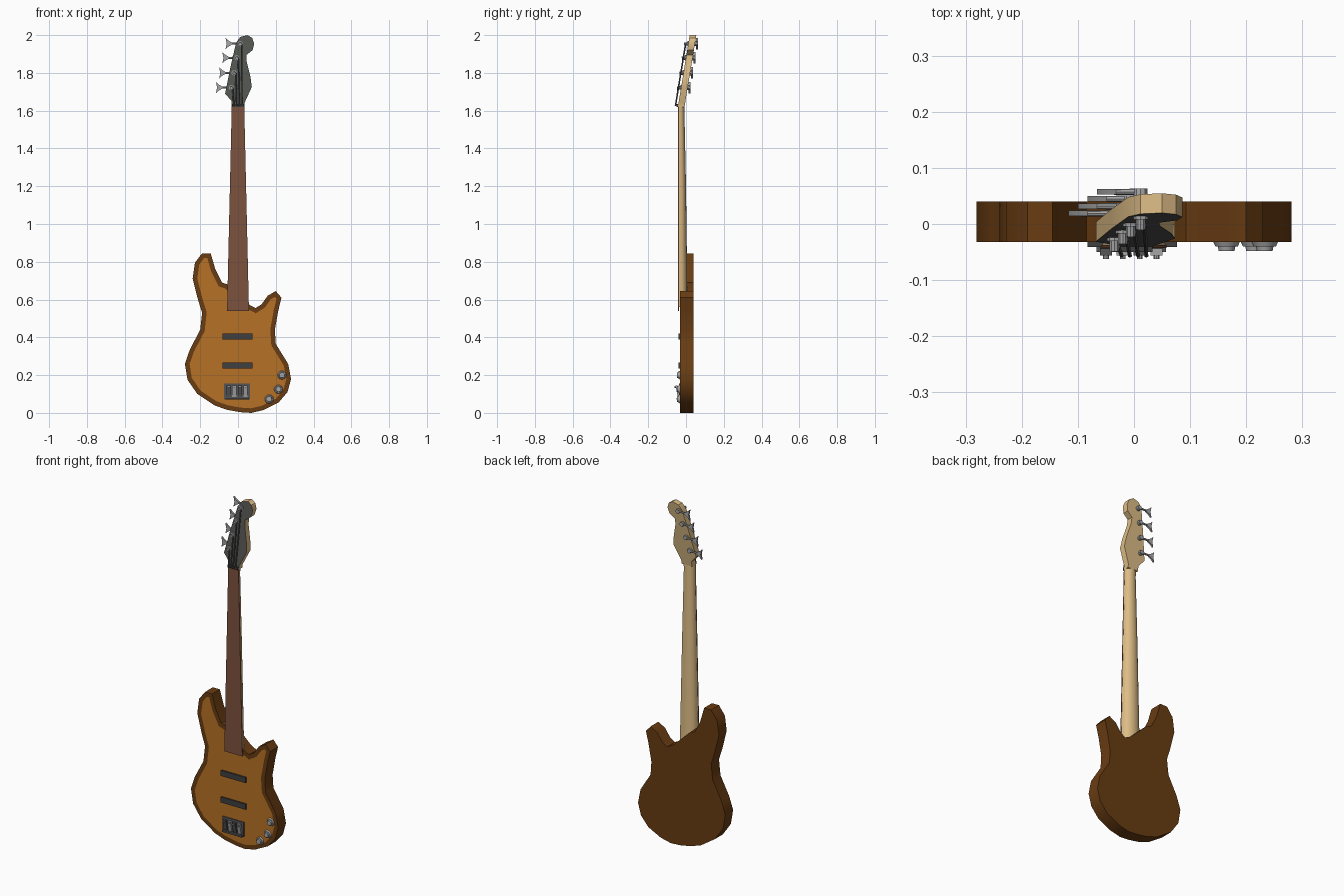
import bpy, bmesh, math
from mathutils import Vector

if "Cube" in bpy.data.objects:
    bpy.data.objects.remove(bpy.data.objects["Cube"])


def mat(name, r, g, b):
    m = bpy.data.materials.new(name)
    m.diffuse_color = (r, g, b, 1)
    m.use_nodes = True
    m.node_tree.nodes["Principled BSDF"].inputs["Base Color"].default_value = m.diffuse_color
    return m


BROWN = mat("dark brown edge", .14, .045, .006)
AMBER = mat("amber top", .47, .165, .018)
ROSE = mat("rosewood", .20, .085, .048)
MAPLE = mat("maple", .73, .51, .24)
GREY = mat("headstock grey", .085, .09, .08)
STEEL = mat("steel", .38, .38, .38)
BLACK = mat("pickup black", .05, .05, .05)
DARK = mat("string grey", .09, .09, .095)


def finish(name, bm, mats, angle=35):
    bmesh.ops.recalc_face_normals(bm, faces=bm.faces)
    me = bpy.data.meshes.new(name)
    bm.to_mesh(me)
    bm.free()
    for m in mats:
        me.materials.append(m)
    me.shade_smooth()
    me.set_sharp_from_angle(angle=math.radians(angle))
    ob = bpy.data.objects.new(name, me)
    bpy.context.collection.objects.link(ob)
    return ob


def prism(pts, y0, y1):
    """Outline in x,z extruded from y0 to y1; returns bmesh and front face."""
    bm = bmesh.new()
    a = [bm.verts.new((x, y0, z)) for x, z in pts]
    b = [bm.verts.new((x, y1, z)) for x, z in pts]
    front = bm.faces.new(a)
    bm.faces.new(b[::-1])
    n = len(pts)
    for i in range(n):
        j = (i + 1) % n
        bm.faces.new((a[i], b[i], b[j], a[j]))
    bmesh.ops.recalc_face_normals(bm, faces=bm.faces)
    return bm, front


def box(name, x0, x1, y0, y1, z0, z1, m):
    bm, _ = prism([(x0, z0), (x1, z0), (x1, z1), (x0, z1)], y0, y1)
    return finish(name, bm, [m])


def rod(name, p, q, r0, r1, m, n=10):
    p, q = Vector(p), Vector(q)
    bm = bmesh.new()
    bmesh.ops.create_cone(bm, cap_ends=True, segments=n, radius1=r0, radius2=r1,
                          depth=(q - p).length)
    rot = (q - p).to_track_quat('Z', 'Y')
    for v in bm.verts:
        v.co = rot @ v.co + (p + q) / 2
    return finish(name, bm, [m])


# body with an inset amber top
outline = [(-.19, .845), (-.228, .795), (-.24, .71), (-.212, .60), (-.19, .53),
           (-.2, .44), (-.255, .335), (-.281, .26), (-.267, .175), (-.215, .10),
           (-.125, .04), (-.06, .017), (.01, .004), (.07, .0), (.135, .015),
           (.215, .055), (.262, .11), (.281, .18), (.265, .26), (.2, .365),
           (.195, .44), (.213, .54), (.23, .61), (.2, .645), (.157, .62),
           (.125, .575), (.093, .555), (.055, .575), (-.055, .68), (-.085, .69),
           (-.12, .76), (-.145, .845)]
bm, front = prism(outline, -.032, .04)
bmesh.ops.inset_region(bm, faces=[front], thickness=.024, use_even_offset=True)
front.material_index = 1
finish("body", bm, [BROWN, AMBER])

# neck with a rounded back
bm = bmesh.new()
rings = []
for z, w, d in [(.56, .056, .05), (1.2, .042, .042), (1.58, .0335, .034), (1.65, .034, .035)]:
    ring = []
    for i in range(11):
        a = math.pi * i / 10
        ring.append(bm.verts.new((w * math.cos(a), -.038 + (d - .004) * math.sin(a) ** .8, z)))
    rings.append(ring)
for a, b in zip(rings, rings[1:]):
    for i in range(11):
        j = (i + 1) % 11
        bm.faces.new((a[i], a[j], b[j], b[i]))
bm.faces.new(rings[0])
bm.faces.new(rings[-1])
finish("neck", bm, [MAPLE])

# fingerboard plate and nut
bm, _ = prism([(-.058, .54), (.058, .54), (.033, 1.625), (-.033, 1.625)], -.043, -.0375)
finish("fingerboard", bm, [ROSE])
box("nut", -.033, .033, -.05, -.03, 1.62, 1.635, BLACK)


# headstock, tilted back, with a dark face
def face_y(z):
    return -.043 + .165 * (z - 1.62)


head = [(-.033, 1.62), (-.033, 1.65), (-.068, 1.69), (-.04, 1.83), (-.01, 1.96), (.012, 1.99),
        (.05, 2.0), (.075, 1.985), (.086, 1.955), (.077, 1.92), (.045, 1.895),
        (.046, 1.86), (.066, 1.78), (.073, 1.725), (.034, 1.64), (.033, 1.62)]
bm, front = prism(head, 0, .035)
front.material_index = 1
for v in bm.verts:
    v.co.y += face_y(v.co.z)
finish("headstock", bm, [MAPLE, GREY])

# four tuners with posts, gears, shafts and fan-shaped keys, and their strings
for i, (z, px, kx) in enumerate([(1.955, .012, -.066), (1.88, -.006, -.083),
                                 (1.80, -.020, -.100), (1.722, -.035, -.117)]):
    f = face_y(z)
    yb = f + .045
    rod("tuner_post", (px, f - .022, z - .003), (px, yb + .004, z + .003), .009, .009, STEEL)
    rod("tuner_collar", (px, f - .004, z), (px, f + .004, z), .014, .014, STEEL)
    rod("tuner_gear", (px, f + .03, z), (px, yb + .006, z), .014, .012, STEEL)
    rod("tuner_shaft", (px + .012, yb, z), (kx + .02, yb, z), .006, .005, STEEL, 8)
    key = [(kx, z - .03), (kx + .014, z - .017), (kx + .034, z - .005),
           (kx + .034, z + .005), (kx + .014, z + .017), (kx, z + .03), (kx + .006, z)]
    bm, _ = prism(key, yb - .005, yb + .005)
    finish("tuner_key", bm, [STEEL])
    sx = .022 - i * .0147
    rod("string", (sx, -.056, 1.625), (px + .007, f - .014, z), .004, .004, DARK, 6)

# pickups
for z in (.405, .25):
    box("pickup", -.083, .077, -.041, -.03, z - .016, z + .016, BLACK)

# bridge with back wall and saddles
box("bridge_plate", -.073, .063, -.038, -.03, .07, .155, DARK)
box("bridge_wall", -.067, .057, -.05, -.036, .07, .08, DARK)
for i in range(4):
    x = -.05 + i * .03
    bm, _ = prism([(x - .011, .085), (x + .011, .085), (x + .011, .145), (x - .011, .145)], 0, .012)
    for v in bm.verts:
        v.co.y += -.044 - .2 * (v.co.z - .085)
    finish("saddle", bm, [STEEL if i % 2 else DARK])
    rod("saddle_screw", (x, -.062, .138), (x, -.05, .138), .005, .005, STEEL, 8)

# control knobs
for x, z in ((.233, .2), (.214, .125), (.165, .073)):
    rod("knob_skirt", (x, -.031, z), (x, -.04, z), .024, .02, STEEL, 12)
    rod("knob", (x, -.038, z), (x, -.048, z), .016, .014, STEEL, 12)
